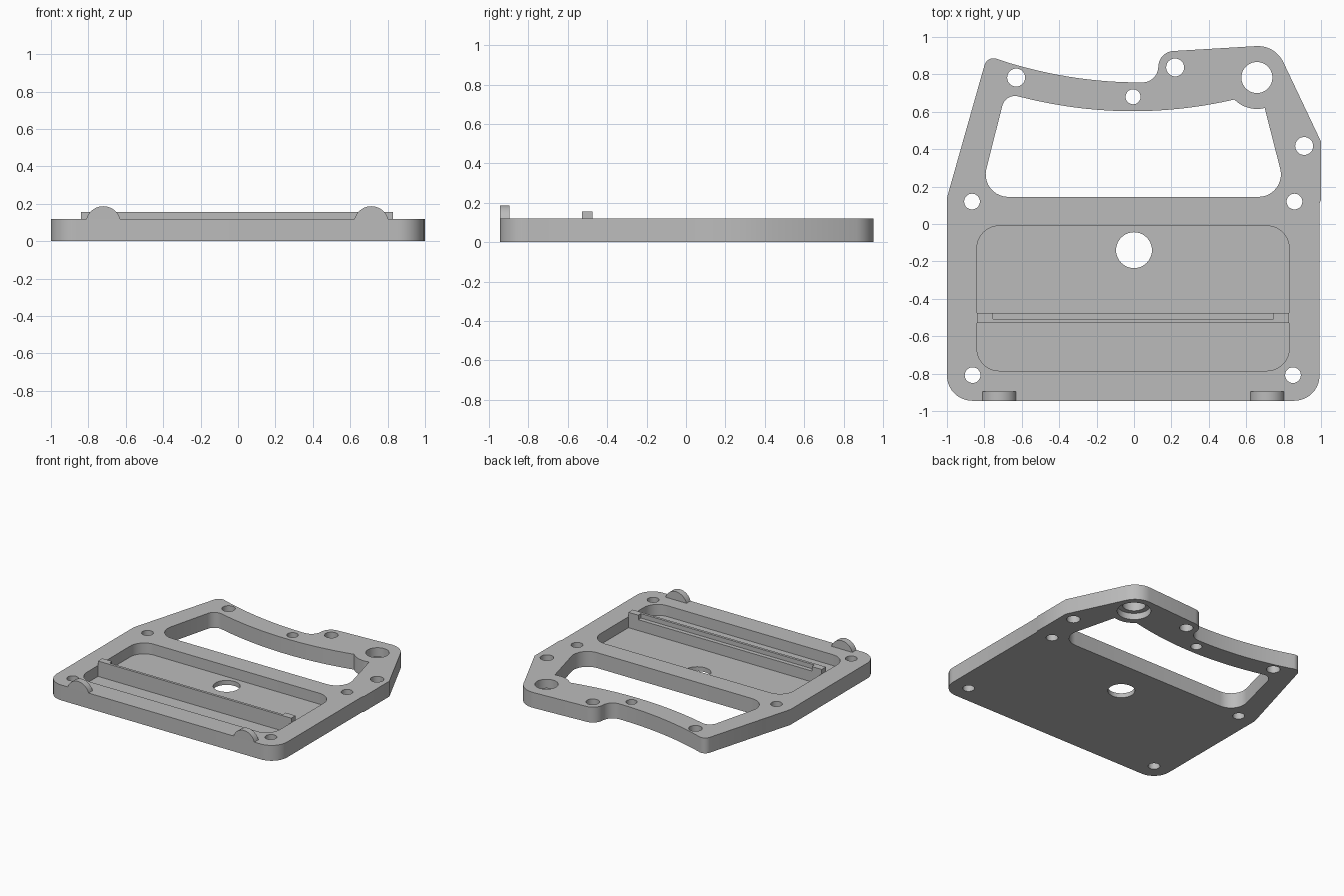
import bpy, bmesh
from math import sin, cos, tan, pi, atan2
from mathutils import Vector
from mathutils.geometry import intersect_line_line_2d

if "Cube" in bpy.data.objects:
    bpy.data.objects.remove(bpy.data.objects["Cube"])

grey = bpy.data.materials.new("machined grey")
grey.use_nodes = True
grey.diffuse_color = (0.5, 0.5, 0.5, 1)
grey.node_tree.nodes["Principled BSDF"].inputs["Base Color"].default_value = (0.5, 0.5, 0.5, 1)

TOP, FLOOR = 0.12, 0.035
FRONT = -0.945


def fillet(corners, steps=10):
    """Round each (x, y, radius) corner of a closed outline."""
    out, n = [], len(corners)
    for i, (x, y, r) in enumerate(corners):
        p = Vector((x, y))
        if r == 0:
            out.append(p)
            continue
        a = (Vector(corners[i - 1][:2]) - p).normalized()
        b = (Vector(corners[(i + 1) % n][:2]) - p).normalized()
        half = a.angle(b) / 2
        mid = p + (a + b).normalized() * (r / sin(half))
        start = p + a * (r / tan(half)) - mid
        end = p + b * (r / tan(half)) - mid
        sweep = end.angle_signed(start)
        t0 = atan2(start.y, start.x)
        for k in range(steps + 1):
            t = t0 + sweep * k / steps
            out.append(mid + Vector((cos(t), sin(t))) * r)
    return out


def arc(a, b, c, steps=20):
    """Points with no fillet on a shallow curve through a, b and c."""
    pts = []
    for k in range(steps + 1):
        x = a[0] + (c[0] - a[0]) * k / steps
        y = (a[1] * (x - b[0]) * (x - c[0]) / ((a[0] - b[0]) * (a[0] - c[0]))
             + b[1] * (x - a[0]) * (x - c[0]) / ((b[0] - a[0]) * (b[0] - c[0]))
             + c[1] * (x - a[0]) * (x - b[0]) / ((c[0] - a[0]) * (c[0] - b[0])))
        pts.append((x, y, 0))
    return pts


def circle(x, y, r, n=40):
    return [(x + r * cos(2 * pi * k / n), y + r * sin(2 * pi * k / n)) for k in range(n)]


def prism(name, outline, low, high, upright=False):
    """Extrude an outline along z, or along y when upright."""
    bm = bmesh.new()
    place = (lambda p, d: (p[0], d, p[1])) if upright else (lambda p, d: (p[0], p[1], d))
    face = bm.faces.new([bm.verts.new(place(p, low)) for p in outline])
    new = bmesh.ops.extrude_face_region(bm, geom=[face])["geom"]
    step = (0, high - low, 0) if upright else (0, 0, high - low)
    bmesh.ops.translate(bm, vec=step, verts=[v for v in new if isinstance(v, bmesh.types.BMVert)])
    bmesh.ops.recalc_face_normals(bm, faces=bm.faces)
    mesh = bpy.data.meshes.new(name)
    bm.to_mesh(mesh)
    bm.free()
    mesh.materials.append(grey)
    ob = bpy.data.objects.new(name, mesh)
    bpy.context.collection.objects.link(ob)
    return ob


def activate(ob):
    bpy.ops.object.select_all(action='DESELECT')
    ob.select_set(True)
    bpy.context.view_layer.objects.active = ob


def cut(body, outline, low, high):
    cutter = prism("cutter", outline, low, high)
    activate(body)
    mod = body.modifiers.new("cut", 'BOOLEAN')
    mod.operation, mod.solver, mod.object = 'DIFFERENCE', 'EXACT', cutter
    bpy.ops.object.modifier_apply(modifier=mod.name)
    bpy.data.objects.remove(cutter)


def rectangle(x0, x1, y0, y1, r=0):
    return fillet([(x0, y0, r), (x1, y0, r), (x1, y1, r), (x0, y1, r)])


# Base plate with a curved rear edge and a raised corner lobe
plate = prism("base_plate", fillet(
    [(-1, FRONT, 0.135), (-1, 0.14, 0), (-0.785, 0.9, 0.05)]
    + arc((-0.69, 0.868), (-0.375, 0.792), (0.03, 0.757))
    + [(0.13, 0.757, 0.085), (0.13, 0.92, 0.085), (0.755, 0.957, 0.15),
       (1, 0.44, 0), (1, 0.13, 0), (0.992, 0.11, 0), (0.992, FRONT, 0.135)]), 0, TOP)

# Large window behind the pocket, wrapped round the lobe hole
lobe = [(0.657 + 0.168 * cos(t), 0.783 + 0.168 * sin(t), 0)
        for t in [pi * (1.26 + 0.32 * k / 8) for k in range(9)]]
cut(plate, fillet(
    [(-0.827, 0.145, 0.12), (-0.687, 0.7, 0.07)]
    + arc((-0.61, 0.68), (0, 0.603), (0.535, 0.665)) + lobe
    + [(0.82, 0.145, 0.12)]), -0.1, 0.3)

# Recessed pocket
cut(plate, rectangle(-0.84, 0.83, -0.785, -0.01, 0.12), FLOOR, 0.3)

# Drain hole, screw holes and lobe hole
for x, y, r in [(0, -0.14, 0.096), (0.657, 0.783, 0.083), (-0.005, 0.68, 0.04),
                (-0.63, 0.783, 0.048), (0.22, 0.837, 0.048), (0.91, 0.417, 0.048),
                (-0.866, 0.12, 0.042), (0.858, 0.12, 0.042),
                (-0.863, -0.808, 0.042), (0.85, -0.808, 0.042)]:
    cut(plate, circle(x, y, r), -0.1, 0.3)

# Counterbore under the lobe hole
cut(plate, circle(0.657, 0.783, 0.12), -0.1, 0.05)
activate(plate)
bpy.ops.object.shade_smooth_by_angle(angle=0.5)

# Cross rib with a step along its rear side
rib = prism("cross_rib", rectangle(-0.84, 0.83, -0.528, -0.475), FLOOR, 0.155)
cut(rib, rectangle(-0.755, 0.745, -0.508, -0.4), TOP, 0.3)

# Rounded ears on the front edge
for name, x in (("right_ear", -0.72), ("left_ear", 0.713)):
    cap = [(x + 0.094 * cos(t), 0.093 + 0.094 * sin(t))
           for t in [0.29 + (pi - 0.58) * k / 24 for k in range(25)]]
    ear = prism(name, cap, FRONT, -0.895, upright=True)
    activate(ear)
    bpy.ops.object.shade_smooth_by_angle(angle=0.5)
